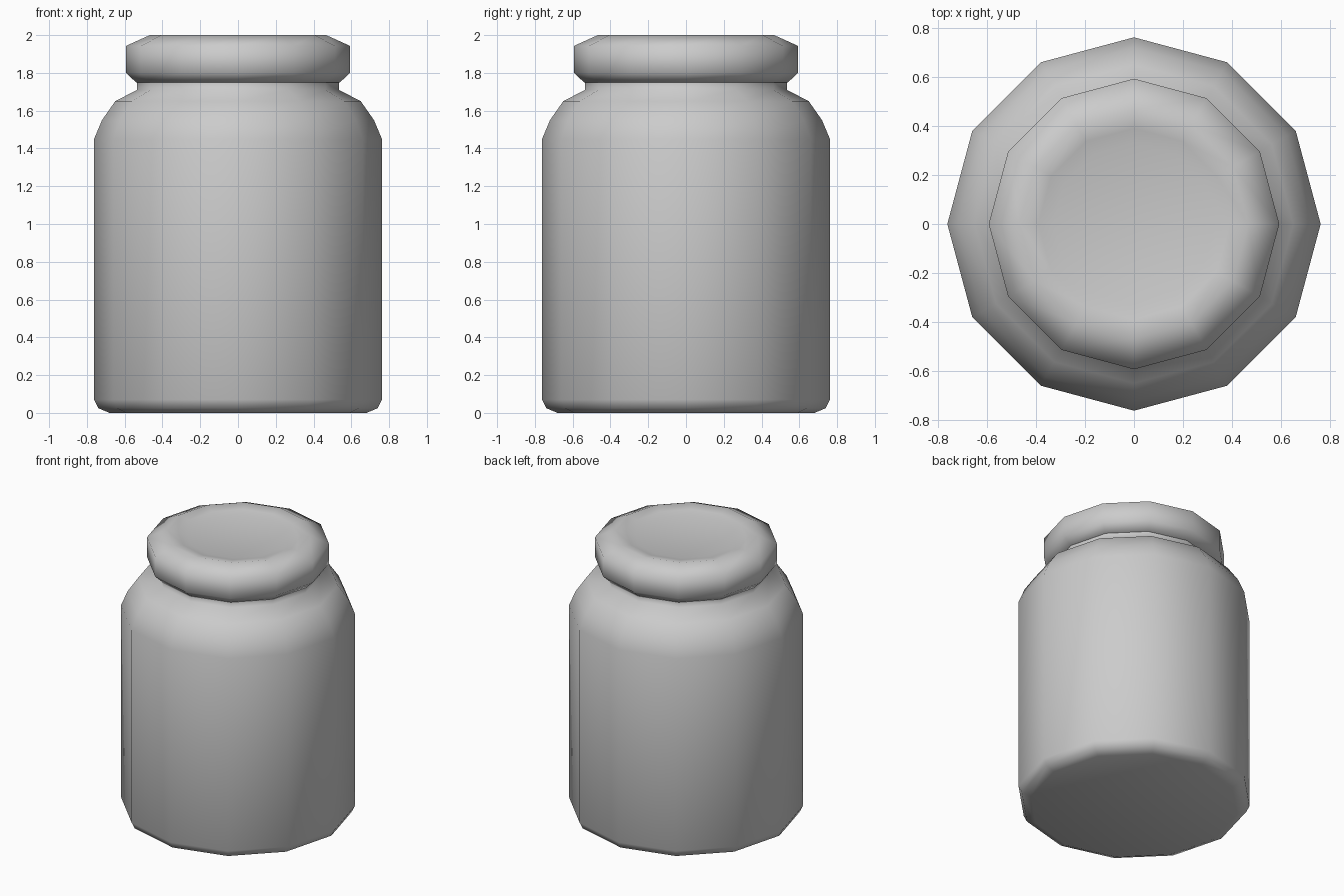
import bpy, bmesh, math

if "Cube" in bpy.data.objects:
    bpy.data.objects.remove(bpy.data.objects["Cube"])

SIDES = 12

def lathe(name, profile, cap_first=False, cap_last=False):
    """Revolve (radius, height) points around z; listed so that faces point outward."""
    bm = bmesh.new()
    rings = []
    for r, z in profile:
        rings.append([bm.verts.new((r * math.cos(2 * math.pi * i / SIDES),
                                    r * math.sin(2 * math.pi * i / SIDES), z))
                      for i in range(SIDES)])
    for a, b in zip(rings, rings[1:]):
        for i in range(SIDES):
            j = (i + 1) % SIDES
            bm.faces.new((a[i], a[j], b[j], b[i]))
    if cap_first:
        bm.faces.new(rings[0][::-1])
    if cap_last:
        bm.faces.new(rings[-1])
    for f in bm.faces:
        f.smooth = True
    mesh = bpy.data.meshes.new(name)
    bm.to_mesh(mesh)
    bm.free()
    obj = bpy.data.objects.new(name, mesh)
    bpy.context.collection.objects.link(obj)
    return obj

# Jar body: rounded foot, straight wall, curved shoulder, short neck
lathe("jar_body", [(0.68, 0.0), (0.74, 0.025), (0.762, 0.07), (0.762, 1.45),
                   (0.72, 1.55), (0.65, 1.65), (0.535, 1.71), (0.535, 1.755)],
      cap_first=True)

# Lid: bevelled underside and rim, slightly dished top
lathe("lid", [(0.53, 1.75), (0.54, 1.75), (0.593, 1.80), (0.593, 1.943),
              (0.467, 2.0), (0.39, 1.985), (0.33, 1.97)], cap_last=True)
